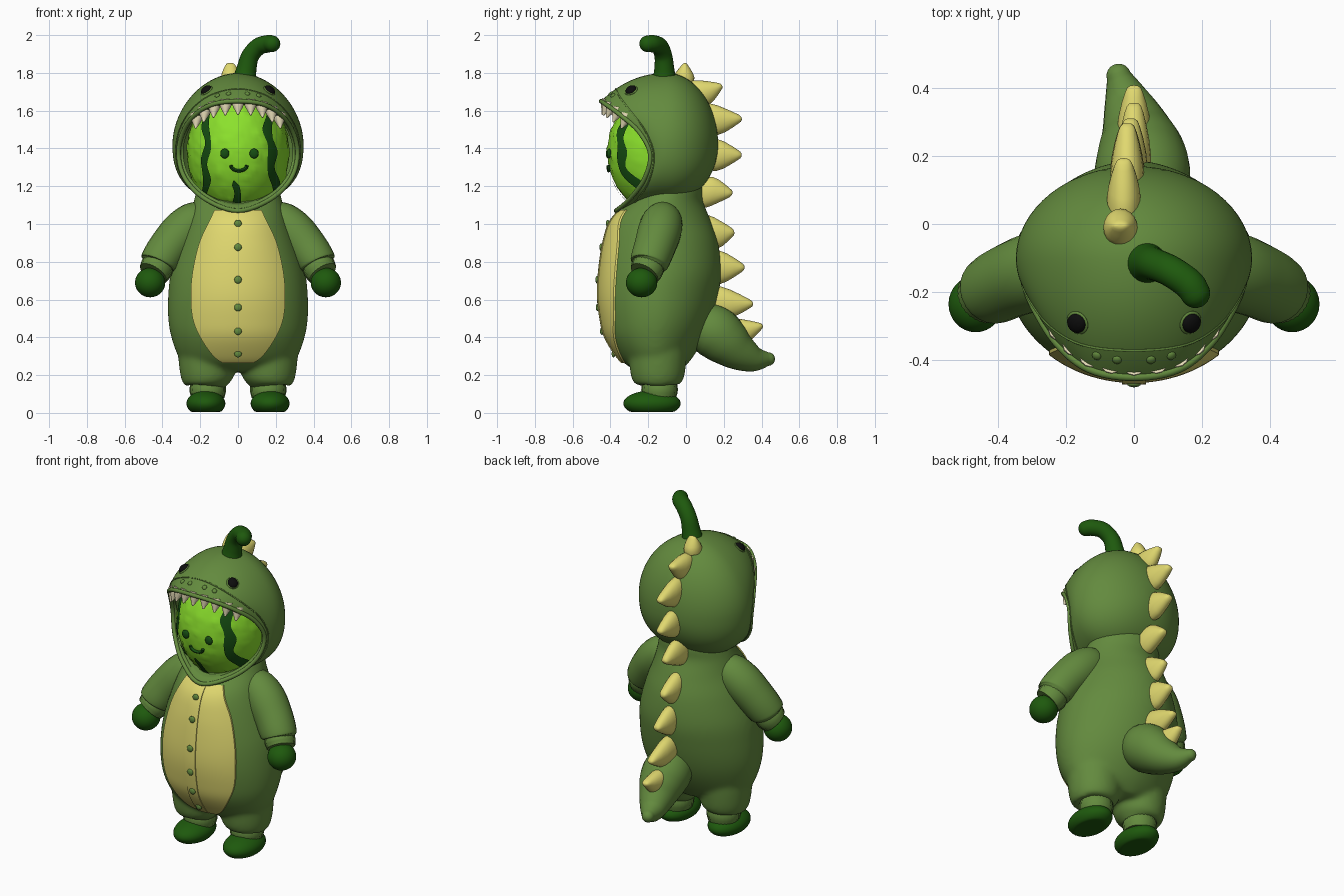
import bpy, bmesh, math
from mathutils import Vector, Matrix, noise
from mathutils.bvhtree import BVHTree

if "Cube" in bpy.data.objects:
    bpy.data.objects.remove(bpy.data.objects["Cube"])


def material(name, r, g, b):
    m = bpy.data.materials.new(name)
    m.use_nodes = True
    m.diffuse_color = (r, g, b, 1)
    bsdf = m.node_tree.nodes["Principled BSDF"]
    bsdf.inputs["Base Color"].default_value = (r, g, b, 1)
    bsdf.inputs["Roughness"].default_value = 0.8
    return m


SUIT = material("suit green", 0.125, 0.255, 0.048)
YELLOW = material("belly yellow", 0.75, 0.69, 0.16)
DARK = material("dark green", 0.013, 0.10, 0.004)
LIME = material("rind lime", 0.26, 0.75, 0.025)
STRIPE = material("stripe green", 0.008, 0.075, 0.006)
TOOTH = material("tooth cream", 0.92, 0.83, 0.55)
BLACK = material("eye black", 0.004, 0.004, 0.004)


def finish(name, bm, mat, angle=45):
    bmesh.ops.recalc_face_normals(bm, faces=bm.faces)
    me = bpy.data.meshes.new(name)
    bm.to_mesh(me)
    bm.free()
    me.materials.append(mat)
    me.shade_smooth()
    me.set_sharp_from_angle(angle=math.radians(angle))
    ob = bpy.data.objects.new(name, me)
    bpy.context.scene.collection.objects.link(ob)
    return ob


def skin(name, rows, mat, closed=True, caps=True, loop=False):
    """Join rows of points into a surface."""
    bm = bmesh.new()
    vr = [[bm.verts.new(p) for p in row] for row in rows]
    n = len(rows[0])
    pairs = list(zip(vr, vr[1:])) + ([(vr[-1], vr[0])] if loop else [])
    for a, b in pairs:
        for i in range(n if closed else n - 1):
            j = (i + 1) % n
            bm.faces.new((a[i], a[j], b[j], b[i]))
    if caps and not loop:
        bm.faces.new(vr[0])
        bm.faces.new(vr[-1])
    return finish(name, bm, mat)


def spline(pts, n, loop=False):
    """Catmull-Rom through tuples of any length."""
    pts = [tuple(p) for p in pts]
    p = pts[-1:] + pts + pts[:2] if loop else pts[:1] + pts + pts[-1:]
    out = []
    for i in range(len(p) - 3):
        for k in range(n):
            t = k / n
            out.append([0.5 * (2*b + (c-a)*t + (2*a - 5*b + 4*c - d)*t*t + (3*b - a - 3*c + d)*t**3)
                        for a, b, c, d in zip(*p[i:i + 4])])
    return out if loop else out + [list(pts[-1])]


def tube(name, pts, mat, n=6, sides=24, ref=(0, 1, 0), round_end=False, ribs=0, loop=False):
    """Sweep a circle along (x, y, z, radius) points."""
    path = pts if loop else spline(pts, n)
    rows, m = [], len(path)

    def ring(c, u, v, r):
        rows.append([c + (u * math.cos(a) + v * math.sin(a)) * r * (1 + ribs * (i % 2))
                     for i in range(sides) for a in [i * math.tau / sides]])
    for i, p in enumerate(path):
        a, b = (path[i - 1], path[(i + 1) % m]) if loop else (path[max(i - 1, 0)], path[min(i + 1, m - 1)])
        t = (Vector(b[:3]) - Vector(a[:3])).normalized()
        u = t.cross(Vector(ref)).normalized()
        v = t.cross(u)
        ring(Vector(p[:3]), u, v, p[3])
    if round_end:
        for k in range(1, 6):
            a = k * math.pi / 11
            ring(Vector(p[:3]) + t * p[3] * math.sin(a), u, v, p[3] * math.cos(a))
    return skin(name, rows, mat, loop=loop)


def blob(name, loc, scale, mat, normal=None, floor=None, seg=32, bump=0):
    bm = bmesh.new()
    bmesh.ops.create_uvsphere(bm, u_segments=seg, v_segments=seg * 3 // 4, radius=1)
    rot = normal.to_track_quat('Z', 'Y').to_matrix().to_4x4() if normal else Matrix()
    for v in bm.verts:
        if bump:
            v.co *= 1 + bump * max(0, noise.noise(v.co * 9) - 0.15)
    bm.transform(Matrix.Translation(loc) @ rot @ Matrix.Diagonal((*scale, 1)))
    if floor is not None:
        for v in bm.verts:
            v.co.z = max(v.co.z, floor)
    return finish(name, bm, mat)


# Body: height, half width, front, back, belly panel half width
profile = spline([(.22, .08, -.25, -.03, .03), (.25, .25, -.31, .0, .06), (.30, .315, -.36, .04, .13),
                  (.40, .353, -.42, .10, .20), (.50, .37, -.445, .14, .24), (.62, .37, -.458, .17, .25),
                  (.75, .355, -.452, .187, .24), (.90, .31, -.43, .17, .205), (1.02, .265, -.39, .13, .15),
                  (1.12, .235, -.30, .09, .10), (1.18, .22, -.27, .09, .05), (1.23, .20, -.25, .08, .05)], 6)


def body_ring(z, a, f, b, w):
    """Elliptical in front, slightly tapered towards the spine."""
    ring = []
    for i in range(64):
        c, s = math.cos(i * math.tau / 64), math.sin(i * math.tau / 64)
        e = 1.1 if s > 0 else 1
        ring.append((a * math.copysign(abs(c) ** e, c), (f + b) / 2 + (b - f) / 2 * math.copysign(abs(s) ** e, s), z))
    return ring


def body_front(x, row, lift):
    z, a, f, b, w = row
    return (x, (f + b) / 2 - (b - f) / 2 * math.sqrt(max(0, 1 - (x / a) ** 2)) - lift, z)


body = skin("body", [body_ring(*row) for row in profile], SUIT)

# Belly panel and button placket, laid over the body
for name, width, lift in (("belly_panel", 1, .009), ("button_placket", .035, .014)):
    rows = []
    for row in profile:
        if .26 < row[0] < 1.085:
            w = row[4] if width == 1 else width
            xs = [w * (i / 12 - 1) for i in range(25)]
            line = [body_front(x, row, lift) for x in xs]
            rows.append([body_front(xs[0], row, -.004)] + line + [body_front(xs[-1], row, -.004)])
    skin(name, rows, YELLOW, closed=False, caps=False)
for i, z in enumerate((1.01, .87, .705, .565, .44, .32)):
    row = min(profile, key=lambda r: abs(r[0] - z))
    blob(f"button_{i + 1}", body_front(0, row, .014), (.02, .01, .02), SUIT, seg=16)

# Arms, hands, legs and feet
legs = []
for side, s in (("left", 1), ("right", -1)):
    tube(f"{side}_sleeve", [(s * x, y, z, r) for x, y, z, r in (
        (.17, -.12, 1.06, .075), (.22, -.125, 1.02, .105), (.29, -.14, .96, .115), (.36, -.165, .88, .11),
        (.41, -.19, .81, .104), (.423, -.197, .787, .094), (.425, -.199, .782, .06))], SUIT)
    tube(f"{side}_sleeve_cuff", [(s * .415, -.195, .80, .08), (s * .432, -.205, .765, .085),
                                 (s * .449, -.22, .738, .078)], SUIT, n=3, sides=56, ribs=.04)
    blob(f"{side}_hand", (s * .465, -.235, .69), (.08, .083, .078), DARK)
    legs.append(tube(f"{side}_trouser_leg", [(s * x, -.15, z, r) for x, z, r in (
        (.16, .145, .08), (.16, .15, .115), (.162, .18, .138), (.163, .25, .15), (.163, .36, .155),
        (.16, .5, .14))], SUIT))
    tube(f"{side}_ankle_cuff", [(s * .16, -.14, .08, .085), (s * .16, -.14, .12, .094),
                                (s * .16, -.14, .16, .088)], SUIT, n=3, sides=56, ribs=.04)
    blob(f"{side}_foot", (s * .17, -.18, .05), (.103, .152, .068), DARK, floor=0.005)

# Fuse the trouser legs smoothly into the body
with bpy.context.temp_override(active_object=body, object=body, selected_objects=[body] + legs,
                               selected_editable_objects=[body] + legs):
    bpy.ops.object.join()
remesh = body.modifiers.new("fuse", 'REMESH')
remesh.mode, remesh.voxel_size, remesh.use_smooth_shade = 'VOXEL', .012, True
relax = body.modifiers.new("relax", 'SMOOTH')
relax.factor, relax.iterations = .5, 16

# Hood: meridians from the back pole out to the face opening
CENTRE = Vector((0, -.1, 1.42))
half = [(0, -.45, 1.65), (.13, -.427, 1.635), (.225, -.352, 1.58), (.29, -.25, 1.49),
        (.315, -.19, 1.37), (.28, -.22, 1.24), (.17, -.30, 1.13), (0, -.37, 1.07)]
rim = [Vector(p) for p in spline(half + [(-x, y, z) for x, y, z in half[-2:0:-1]], 6, loop=True)]


def widest(p):
    """Point of the hood's widest outline in line with a rim point."""
    dx, dz = p.x, p.z - CENTRE.z
    h, e = (.38, 1.9) if dz > 0 else (.31, 2.4)
    k = (abs(dx / .347) ** e + abs(dz / h) ** e) ** (-1 / e)
    return Vector((dx * k, 0, dz * k))


outer = []
for i in range(1, 17):
    a = i / 16 * math.pi / 2
    outer.append([CENTRE + widest(p) * math.sin(a) + Vector((0, .27 * math.cos(a) ** 1.02, 0)) for p in rim])
for i in range(1, 13):
    t = i / 12
    row = []
    for p in rim:
        m = CENTRE + widest(p)
        c = m + Vector((0, (p.y - m.y) * .57, 0))
        row.append(m * (1 - t) ** 2 + c * 2 * t * (1 - t) + p * t * t)
    outer.append(row)
inner = [[CENTRE + (p - CENTRE) * .92 for p in row] for row in reversed(outer)]
hood = skin("hood", outer + inner, SUIT)
tube("hood_rim_piping", [(*p, .012) for p in rim], SUIT, sides=10, loop=True)
tube("hood_seam", [(*p, .004) for p in outer[-4]], SUIT, sides=8, loop=True)
tree = BVHTree.FromPolygons([v.co for v in hood.data.vertices], [p.vertices[:] for p in hood.data.polygons])


def on_hood(x, z):
    loc, n, *_ = tree.ray_cast(Vector((x, -2, z)), Vector((0, 1, 0)))
    return loc, (-n if n.y > 0 else n)


# Hood eyes and nostril studs
for side, s in (("left", 1), ("right", -1)):
    loc, n = on_hood(s * .166, 1.706)
    blob(f"{side}_eye_socket", loc, (.036, .036, .009), SUIT, normal=n)
    blob(f"{side}_hood_eye", loc + n * .005, (.029, .031, .018), BLACK, normal=n)
    for k, (x, z) in enumerate(((.05, 1.69), (.11, 1.68))):
        loc, n = on_hood(s * x, z)
        blob(f"{side}_nostril_{k + 1}", loc, (.014, .014, .008), SUIT, normal=n, seg=12)

# Teeth hanging along the upper rim, tips leaning forward
upper = [p for p in rim if p.z > 1.54]
upper.sort(key=lambda p: p.x)
for i in range(9):
    f = (i + .5) / 9 * (len(upper) - 1)
    p = upper[int(f)].lerp(upper[min(int(f) + 1, len(upper) - 1)], f % 1)
    p = CENTRE + (p - CENTRE) * .97
    tube(f"tooth_{i + 1}", [(p.x * .97, p.y + .028, p.z + .012, .034), (p.x * .98, p.y + .018, p.z - .015, .03),
                            (p.x, p.y - .002, p.z - .058, .007)], TOOTH, n=3, sides=12, round_end=True)

# Melon head, flattened behind, with stripes and face
MC, MA, MB, MH = Vector((0, -.10, 1.38)), .27, .315, .34
melon = blob("melon", MC, (MA, MB, MH), LIME, seg=80, bump=.05)
for v in melon.data.vertices:
    if v.co.y > MC.y:
        v.co.y = MC.y + (v.co.y - MC.y) * .55


def on_melon(x, z, grow=1.025):
    k = 1 - (x / MA / grow) ** 2 - ((z - MC.z) / MH / grow) ** 2
    return Vector((x, MC.y - MB * grow * math.sqrt(max(0, k)), z))


for i, (x0, lean, low, high, w) in enumerate(((-.168, -.03, 1.14, 1.64, .018), (.174, .1, 1.14, 1.64, .022),
                                              (-.035, .1, 1.07, 1.23, .02))):
    rows = []
    for k in range(41):
        z = low + (high - low) * k / 40
        x = x0 + lean * (1.4 - z) + .009 * math.sin(z * 32 + i)
        hw = w * (1 + .15 * math.sin(z * 47)) * min(1, (40 - k) / 8 + .1)
        rows.append([on_melon(x + hw * (j / 3 - 1), z) for j in range(7)])
    skin(f"melon_stripe_{i + 1}", rows, STRIPE, closed=False, caps=False)
for side, x in (("left", .085), ("right", -.07)):
    blob(f"{side}_face_eye", on_melon(x, 1.373), (.024, .012, .026), STRIPE, seg=20)
smile = [on_melon(.005 + .042 * math.cos(a), 1.31 + .028 * math.sin(a)) for a in
         [math.pi * (1 + k / 8) for k in range(9)]]
tube("smile", [(*p, .009) for p in smile], STRIPE, n=2, sides=8)

# Stem
tube("stem", [(.035, -.115, 1.76, .064), (.045, -.115, 1.82, .053), (.065, -.12, 1.89, .047),
              (.11, -.14, 1.94, .046), (.16, -.175, 1.954, .046), (.18, -.203, 1.954, .044)],
     DARK, round_end=True)

# Tail
tube("tail", [(.02, .05, .47, .12), (.025, .14, .435, .14), (.02, .21, .38, .13), (.005, .28, .325, .102),
              (-.02, .36, .287, .07), (-.045, .435, .285, .036)], SUIT, ref=(1, 0, 0), round_end=True)

# Back spikes: x, base start (y, z), base end (y, z), tip (y, z)
spikes = [(-.04, -.065, 1.78, .045, 1.775, -.005, 1.852), (-.03, .03, 1.76, .12, 1.63, .19, 1.735),
          (-.02, .12, 1.64, .165, 1.47, .295, 1.56), (-.02, .165, 1.45, .16, 1.28, .295, 1.365),
          (-.02, .14, 1.25, .08, 1.08, .245, 1.16), (-.015, .11, 1.05, .165, .87, .255, .96),
          (-.01, .175, .86, .175, .68, .31, .77), (0, .18, .67, .22, .50, .355, .58),
          (0, .24, .50, .32, .37, .405, .465)]
for i, (x, ay, az, by, bz, ty, tz) in enumerate(spikes):
    a, b, tip = Vector((x, ay, az)), Vector((x, by, bz)), Vector((x, ty, tz))
    mid, along = (a + b) / 2, (b - a) / 2
    rows = []
    for h, k in ((-.3, .95), (0, 1), (.3, .83), (.6, .56), (.82, .34), (.94, .21), (.99, .1), (1, .03)):
        c = mid + (tip - mid) * h
        rows.append([c + along * k * math.cos(t) + Vector((.05 * k ** .55 * math.sin(t), 0, 0))
                     for t in [j * math.tau / 20 for j in range(20)]])
    skin(f"back_spike_{i + 1}", rows, YELLOW)
